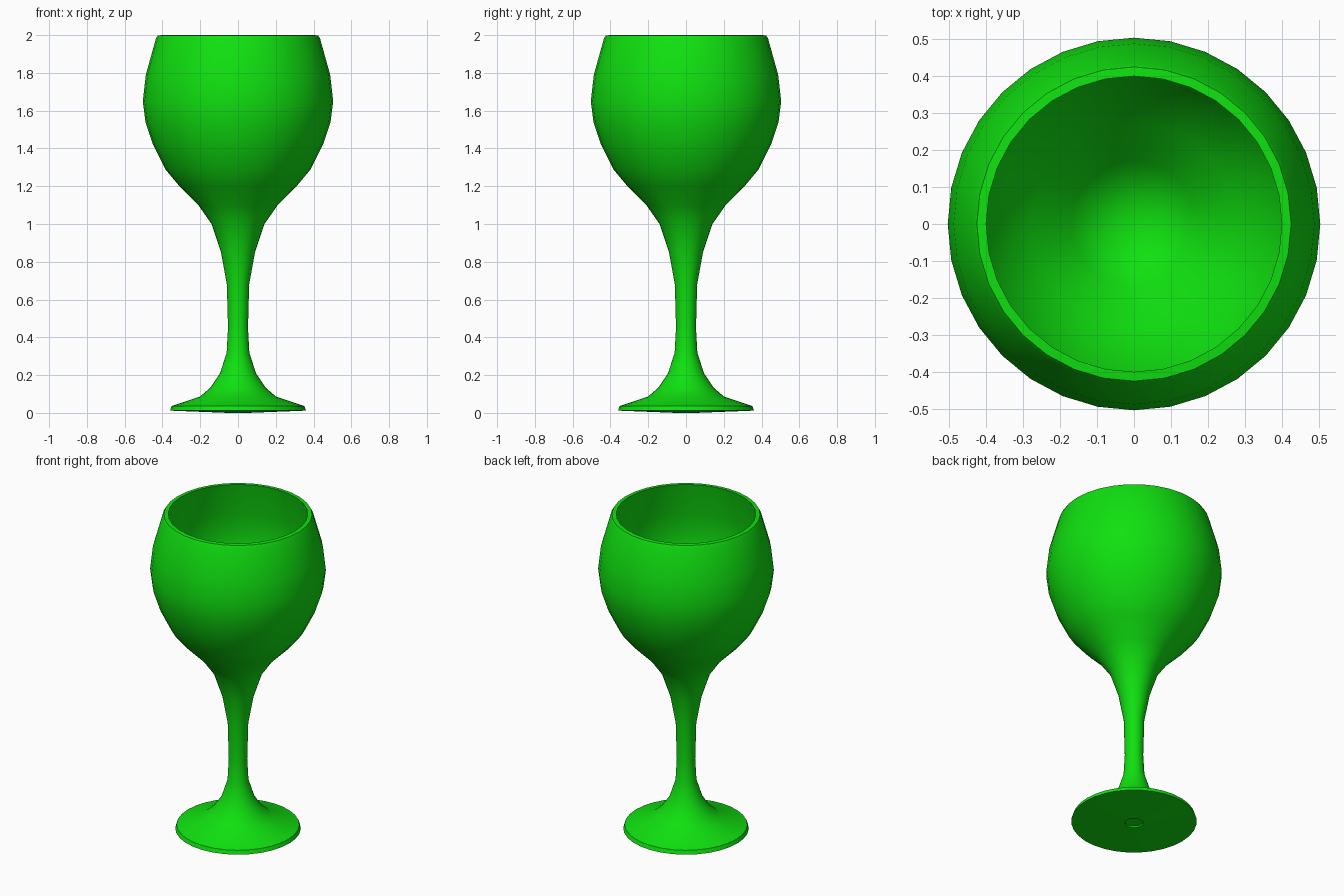
import bpy, bmesh, math

cube = bpy.data.objects.get("Cube")
if cube:
    bpy.data.objects.remove(cube, do_unlink=True)

# Single glassy green
green = bpy.data.materials.new("bright green")
green.use_nodes = True
colour = (0.005, 0.75, 0.005, 1)
green.diffuse_color = colour
green.node_tree.nodes["Principled BSDF"].inputs["Base Color"].default_value = colour

SIDES = 32


def lathe(name, profile):
    """Spin a (radius, height) profile around z; zero radius makes a pole."""
    bm = bmesh.new()
    verts = [bm.verts.new((r, 0, z)) for r, z in profile]
    edges = [bm.edges.new(pair) for pair in zip(verts, verts[1:])]
    bmesh.ops.spin(bm, geom=verts + edges, cent=(0, 0, 0), axis=(0, 0, 1),
                   angle=math.tau, steps=SIDES, use_merge=True)
    bmesh.ops.remove_doubles(bm, verts=bm.verts, dist=0.0005)
    bmesh.ops.recalc_face_normals(bm, faces=bm.faces)
    mesh = bpy.data.meshes.new(name)
    bm.to_mesh(mesh)
    bm.free()
    mesh.materials.append(green)
    obj = bpy.data.objects.new(name, mesh)
    bpy.context.collection.objects.link(obj)
    bpy.ops.object.select_all(action='DESELECT')
    obj.select_set(True)
    bpy.context.view_layer.objects.active = obj
    bpy.ops.object.shade_smooth_by_angle(angle=math.radians(50))
    return obj


# Underside with a small dimple, foot and stem
foot = [(0, 0.012), (0.05, 0.008), (0.052, 0), (0.36, 0.012), (0.352, 0.036), (0.2, 0.087),
        (0.145, 0.135), (0.095, 0.21), (0.06, 0.32), (0.053, 0.45),
        (0.059, 0.68), (0.09, 0.85), (0.14, 1.0)]
# Outer bowl up to the rim
bowl = [(0.21, 1.1), (0.31, 1.2), (0.385, 1.29), (0.45, 1.42), (0.49, 1.54),
        (0.504, 1.65), (0.488, 1.79), (0.435, 1.98), (0.425, 1.998)]
# Inner wall from the rim down to a pointed bottom
inside = [(0.4, 2.0), (0.448, 1.79), (0.463, 1.65), (0.45, 1.55),
          (0.41, 1.44), (0.345, 1.32), (0.275, 1.235), (0.17, 1.13), (0, 0.94)]

lathe("goblet", foot + bowl + inside)
